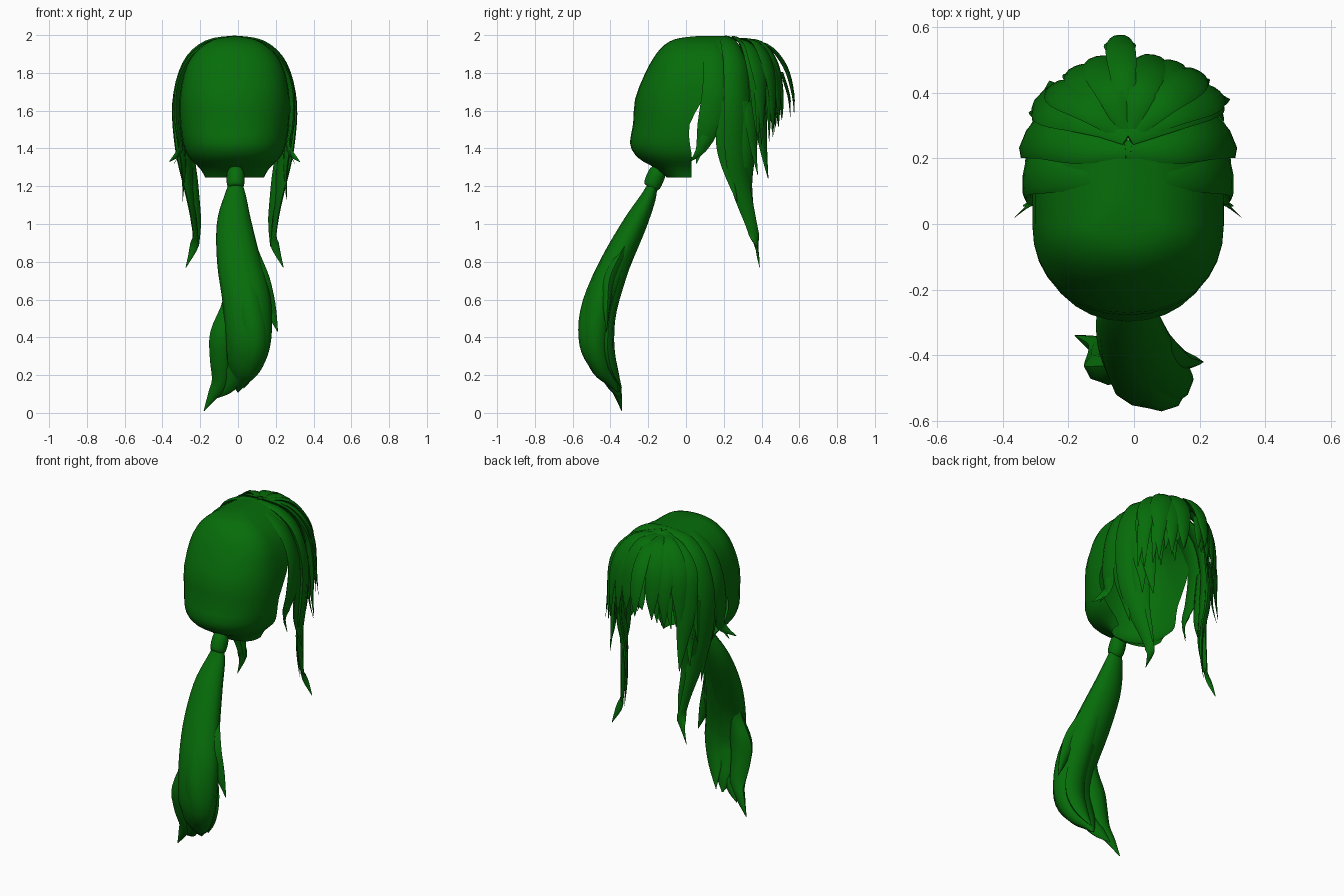
import bpy, bmesh, math, random
from mathutils import Vector

random.seed(4)
CX = -0.018                          # centre line of the head
HEAD = Vector((CX, 0.1, 1.55))
green = bpy.data.materials.new("hair green")
green.diffuse_color = (0.002, 0.152, 0.003, 1)


def finish(name, bm):
    me = bpy.data.meshes.new(name)
    bm.to_mesh(me)
    bm.free()
    me.materials.append(green)
    ob = bpy.data.objects.new(name, me)
    bpy.context.collection.objects.link(ob)
    bpy.ops.object.select_all(action='DESELECT')
    ob.select_set(True)
    bpy.context.view_layer.objects.active = ob
    bpy.ops.object.shade_smooth_by_angle(angle=math.radians(50))


def smooth_path(pts, steps):
    """Catmull-Rom through rows of any length."""
    p = [pts[0]] + list(pts) + [pts[-1]]
    out = []
    for i in range(1, len(p) - 2):
        for s in range(steps):
            t = s / steps
            out.append([0.5 * (2 * b + (c - a) * t + (2 * a - 5 * b + 4 * c - d) * t * t
                               + (3 * b - a - 3 * c + d) * t ** 3)
                        for a, b, c, d in zip(p[i - 1], p[i], p[i + 1], p[i + 2])])
    return out + [list(pts[-1])]


def lock(name, pts, thick=0.25, out=None, sides=8, steps=4):
    """Tapered strand: rows of x, y, z, half width; flat side faces away from the head."""
    path = smooth_path(pts, steps)
    bm = bmesh.new()
    rings = []
    for i, row in enumerate(path):
        c, w = Vector(row[:3]), max(row[3], 0.002)
        tan = (Vector(path[min(i + 1, len(path) - 1)][:3]) - Vector(path[max(i - 1, 0)][:3])).normalized()
        n = Vector(out) if out else c - HEAD
        side = tan.cross(n).normalized()
        n = side.cross(tan).normalized()
        rings.append([bm.verts.new(c + side * w * math.cos(a) + n * w * thick * math.sin(a))
                      for a in (2 * math.pi * k / sides for k in range(sides))])
    for r, q in zip(rings, rings[1:]):
        for k in range(sides):
            m = (k + 1) % sides
            bm.faces.new((r[k], r[m], q[m], q[k]))
    bm.faces.new(rings[0])
    bm.faces.new(rings[-1])
    bmesh.ops.recalc_face_normals(bm, faces=bm.faces)
    finish(name, bm)


def both(name, pts, **kw):
    """Same strand on each side of the parting; x is measured from the centre line."""
    for s, tag in ((1, "right"), (-1, "left")):
        lock(tag + "_" + name, [(CX + s * x, y, z, w) for x, y, z, w in pts], **kw)


# Swept-back cap, open at the face: height, half width, back y, front y
rows = [(1.245, .155, -.10, .03), (1.29, .18, -.15, .03), (1.33, .22, -.225, .03),
        (1.37, .253, -.272, .03), (1.43, .274, -.297, .02), (1.53, .288, -.28, .02),
        (1.66, .291, -.27, .09), (1.79, .270, -.22, .16), (1.87, .237, -.178, .20),
        (1.925, .192, -.138, .23), (1.965, .135, -.09, .24), (1.985, .08, -.03, .23),
        (1.994, .02, .05, .20)]
bm = bmesh.new()
grid = []
for z, w, yb, yf in smooth_path(rows, 2):
    y0 = min(max(0, yb + 0.06), yf - 0.01)
    ring = [(w, yf), (w, (yf + y0) / 2)]
    for k in range(17):
        a = math.pi * k / 16
        c, s = math.cos(a), math.sin(a)
        ring.append((w * math.copysign(abs(c) ** 0.92, c), y0 - (y0 - yb) * abs(s) ** 0.92))
    ring += [(-w, (yf + y0) / 2), (-w, yf)]
    grid.append([bm.verts.new((CX + x, y, z)) for x, y in ring])
for r, q in zip(grid, grid[1:]):
    for k in range(len(r) - 1):
        bm.faces.new((r[k], q[k], q[k + 1], r[k + 1]))
bm.faces.new(grid[-1])
bm.normal_update()
for f in bm.faces:
    if f.normal.dot(f.calc_center_median() - Vector((CX, 0, 1.55))) < 0:
        f.normal_flip()
finish("hair_cap", bm)

# Strands combed sideways from the parting, in front of the cap
both("temple_band", [(-.01, .16, 1.985, .03), (.13, .155, 1.955, .05), (.24, .155, 1.86, .062),
                     (.298, .155, 1.7, .07), (.302, .12, 1.52, .06), (.285, .08, 1.4, .03),
                     (.345, .02, 1.33, .002)])
both("temple_tip", [(.295, .13, 1.6, .03), (.30, .10, 1.45, .025), (.29, .07, 1.38, .015),
                    (.32, .055, 1.32, .002)])
both("long_side_lock", [(-.01, .225, 1.985, .03), (.14, .235, 1.95, .055), (.24, .26, 1.84, .07),
                        (.284, .27, 1.64, .08), (.272, .27, 1.4, .075), (.242, .29, 1.2, .055),
                        (.214, .345, 1.0, .032), (.210, .37, .9, .026), (.258, .39, .77, .002)],
     thick=.36)
both("inner_side_lock", [(.265, .32, 1.65, .05), (.25, .33, 1.4, .05), (.215, .32, 1.2, .038),
                         (.19, .345, 1.03, .02), (.19, .365, .88, .002)], thick=.35)
both("outer_side_lock", [(.29, .22, 1.65, .05), (.285, .20, 1.45, .045), (.27, .22, 1.3, .03),
                         (.275, .27, 1.12, .002)], thick=.35)
both("cheek_lock", [(0, .265, 1.985, .03), (.13, .335, 1.93, .06), (.225, .37, 1.80, .065),
                    (.252, .39, 1.58, .055), (.242, .41, 1.4, .03), (.24, .435, 1.24, .002)])
both("cheek_wisp", [(.255, .34, 1.65, .045), (.265, .35, 1.5, .04), (.26, .36, 1.38, .02),
                    (.275, .38, 1.26, .002)])

# Fringe fanning forward from the parting: tip x, tip y, tip z
fringe = [(-.295, .36, 1.42), (-.25, .42, 1.45), (-.18, .475, 1.51), (-.115, .505, 1.55),
          (-.045, .572, 1.58), (.06, .51, 1.56), (.13, .49, 1.51), (.20, .46, 1.46), (.26, .40, 1.42)]
for i, (x, y, z) in enumerate(fringe):
    dx, dy = x - CX, y - 0.27
    wide = 0.046 if i == 4 else 0.058
    lift = 0.012 * (i % 2) + .006
    lock(f"fringe_{i}", [(CX, .265, 1.976, .02),
                         (CX + dx * .48, .27 + dy * .52, 1.94 + lift, wide * .8),
                         (CX + dx * .83, .27 + dy * .84, 1.83 + lift, wide),
                         (CX + dx * .97, .27 + dy * .98, 1.69, wide * .65),
                         (x, y, z, .002)])
    # Loose pointed ends under each fringe strand
    for k in (-1, 1):
        e = random.uniform(.02, .04) * k
        lock(f"fringe_tip_{i}_{k + 1}", [(CX + dx * .85, .26 + dy * .82, 1.80, .03),
                                         (CX + dx * .93 + e * .6, .26 + dy * .94, 1.68, .028),
                                         (x + e, y - .02, z + random.uniform(-.03, .06), .002)], steps=3)

# Hair tie
tie = [(-.143, 1.285, .035), (-.15, 1.275, .045), (-.165, 1.24, .048),
       (-.18, 1.205, .045), (-.187, 1.192, .035)]
lock("hair_tie", [(CX + .005, y, z, w) for y, z, w in tie], thick=1, out=(0, -1, 0), sides=12, steps=2)

# Ponytail: one main body and overlapping strands
BACK = (0, -1, 0.4)
lock("ponytail_body", [(-.012, -.17, 1.23, .03), (-.015, -.20, 1.14, .06), (-.02, -.27, 1.0, .093),
                       (.005, -.37, .8, .116), (.045, -.45, .6, .128), (.055, -.48, .4, .122),
                       (.035, -.45, .27, .10), (.01, -.40, .18, .055), (.0, -.36, .11, .004)],
     thick=.68, out=BACK, sides=12)
lock("ponytail_left_strand", [(-.03, -.30, 1.0, .05), (-.04, -.38, .8, .06), (-.03, -.43, .6, .05),
                              (-.075, -.44, .42, .072), (-.085, -.42, .3, .065),
                              (-.09, -.385, .18, .05), (-.13, -.36, .10, .03), (-.18, -.34, .01, .002)],
     thick=.7, out=BACK)
lock("ponytail_right_strand", [(.01, -.24, 1.05, .03), (.06, -.34, .85, .05), (.11, -.41, .7, .06),
                               (.165, -.42, .57, .035), (.21, -.42, .43, .002)], thick=.6, out=BACK)
lock("ponytail_back_strand", [(-.01, -.26, 1.08, .03), (.02, -.40, .82, .06), (.06, -.50, .58, .07),
                              (.085, -.52, .4, .07), (.07, -.485, .27, .055), (.02, -.39, .13, .002)],
     thick=.7, out=BACK)
lock("ponytail_inner_strand", [(.0, -.21, 1.08, .03), (.03, -.32, .8, .06), (.07, -.40, .55, .07),
                               (.09, -.415, .38, .07), (.07, -.39, .25, .05), (.03, -.34, .13, .002)],
     thick=.5, out=BACK)
lock("ponytail_end_strand", [(.02, -.46, .38, .06), (.0, -.44, .26, .06), (-.05, -.385, .15, .045),
                             (-.11, -.345, .08, .002)], thick=.6, out=BACK)
